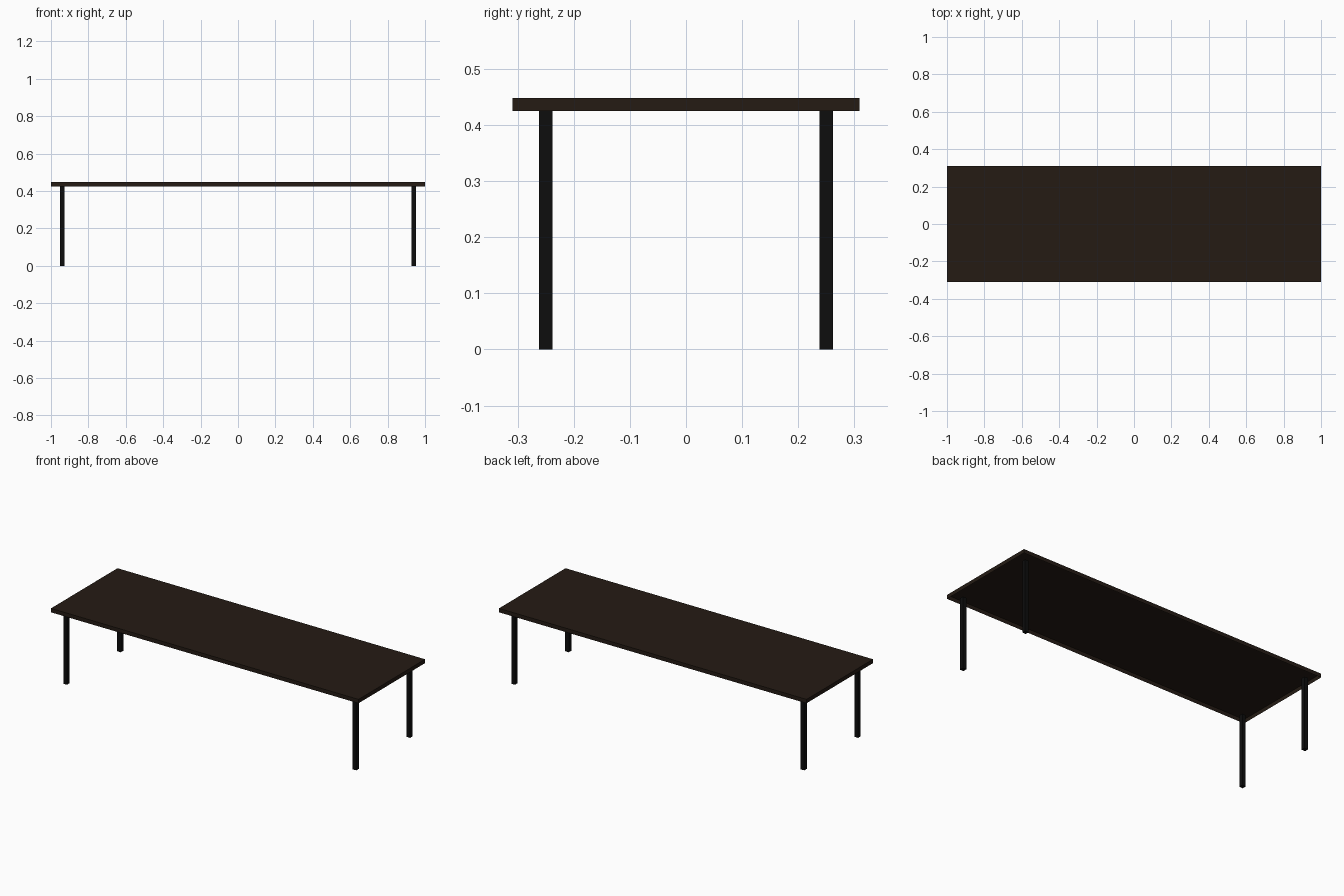
import bpy
import bmesh

if "Cube" in bpy.data.objects:
    bpy.data.objects.remove(bpy.data.objects["Cube"])

TOP_Z, TOP_T = 0.448, 0.023
LEG = 0.0235


def material(name, rgb):
    m = bpy.data.materials.new(name)
    m.diffuse_color = (*rgb, 1)
    m.use_nodes = True
    m.node_tree.nodes["Principled BSDF"].inputs["Base Color"].default_value = m.diffuse_color
    return m


def box(name, centre, size, mat, open_bottom=False):
    bpy.ops.mesh.primitive_cube_add(size=1, location=centre)
    ob = bpy.context.object
    ob.name = name
    ob.scale = size
    bpy.ops.object.transform_apply(location=False, rotation=False, scale=True)
    ob.data.materials.append(mat)
    if open_bottom:
        bm = bmesh.new()
        bm.from_mesh(ob.data)
        bottom = [f for f in bm.faces if f.normal.z < -0.9]
        bmesh.ops.delete(bm, geom=bottom, context='FACES_ONLY')
        bm.to_mesh(ob.data)
        bm.free()
    return ob


wood = material("dark_wood", (0.018, 0.011, 0.007))
metal = material("black_metal", (0.004, 0.004, 0.004))

# Table top: a shallow shell, hollow underneath
box("table_top", (0, 0, TOP_Z - TOP_T / 2), (2.0, 0.618, TOP_T), wood, True)

# Four square legs
leg_h = TOP_Z - TOP_T
for sx, xn in ((-1, "left"), (1, "right")):
    for sy, yn in ((-1, "front"), (1, "back")):
        box(f"{yn}_{xn}_leg", (sx * 0.9405, sy * 0.25, leg_h / 2),
            (LEG, LEG, leg_h), metal)
